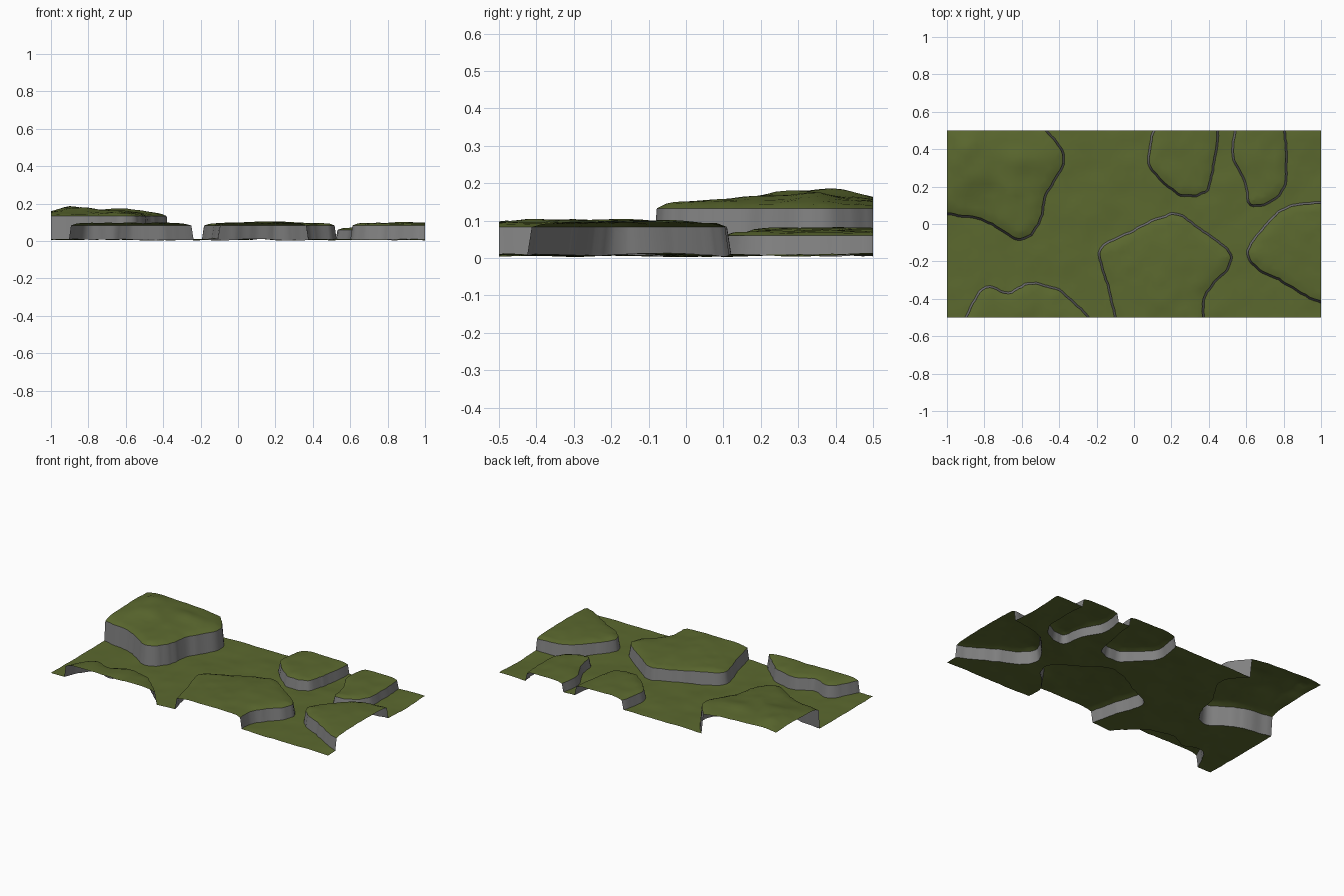
import bpy
import bmesh
import math
from mathutils import Vector, noise
from mathutils.geometry import delaunay_2d_cdt

cube = bpy.data.objects.get("Cube")
if cube:
    bpy.data.objects.remove(cube, do_unlink=True)

HALF_LENGTH, HALF_WIDTH = 1.0, 0.5
FOOT, RIM, LIP = 0.007, -0.004, -0.03
STEP = 0.03


def wobble(p, freq, seed=0):
    return noise.noise(Vector((p.x * freq, p.y * freq, seed)))


def normals(loop):
    """Outward normals of a counter-clockwise loop."""
    out = []
    for i, p in enumerate(loop):
        t = loop[(i + 1) % len(loop)] - loop[i - 1]
        out.append(Vector((t.y, -t.x)).normalized())
    return out


def past_border(p):
    """Push a point lying on the tile border outside the tile."""
    x = p.x * 1.08 if abs(p.x) >= HALF_LENGTH else p.x
    y = p.y * 1.15 if abs(p.y) >= HALF_WIDTH else p.y
    return Vector((x, y))


def craggy_outline(points):
    """Smooth closed curve through points in hundredths, roughened like rock."""
    pts = [past_border(Vector(p) / 100) for p in points]
    n = len(pts)
    if sum(pts[i - 1].cross(pts[i]) for i in range(n)) < 0:
        pts.reverse()
    curve = []
    for i in range(n):
        a, b, c, d = (pts[(i + k) % n] for k in (-1, 0, 1, 2))
        steps = max(2, round((c - b).length / 0.02))
        for s in range(steps):
            t = s / steps
            curve.append(0.5 * (2 * b + (c - a) * t + (2 * a - 5 * b + 4 * c - d) * t * t
                                + (3 * b - a - 3 * c + d) * t ** 3))
    return [p + q * 0.009 * wobble(p, 22, 3) for p, q in zip(curve, normals(curve))]


def signed_distance(p, loop):
    """Distance to the loop, negative inside."""
    best, inside = math.inf, False
    for i, b in enumerate(loop):
        a = loop[i - 1]
        ab, ap = b - a, p - a
        t = min(1, max(0, ap.dot(ab) / max(ab.length_squared, 1e-9)))
        best = min(best, (ap - ab * t).length_squared)
        if (a.y > p.y) != (b.y > p.y) and p.x < a.x + ab.x * (p.y - a.y) / ab.y:
            inside = not inside
    return -math.sqrt(best) if inside else math.sqrt(best)


class Plateau:
    """A raised mesa with a rim height, a domed crown and an outline."""

    def __init__(self, rim, crown, *points):
        self.rim, self.crown = rim, crown
        self.loop = craggy_outline(points)


high_back_left = Plateau(0.133, 0.04, (-62, 50), (-38, 38), (-47, 16), (-51, 0), (-61, -8),
                         (-80, 2), (-100, 12), (-100, 50))
front_left = Plateau(0.083, 0.02, (-86, -50), (-84, -39), (-77, -34), (-67, -37),
                     (-56, -32), (-38, -37), (-25, -50))
centre = Plateau(0.083, 0.015, (-4, -50), (-14, -32), (-18, -14), (-5, -6), (20, 5),
                 (34, -2), (52, -18), (38, -38), (33, -50))
right_side = Plateau(0.083, 0.015, (100, 6), (83, 9), (66, -6), (61, -18), (76, -29), (100, -41))
back_middle = Plateau(0.068, 0.01, (16, 50), (8, 35), (14, 24), (25, 16), (35, 16),
                      (41, 24), (43, 50))
back_right = Plateau(0.06, 0.012, (58, 50), (53, 38), (59, 24), (64, 10), (80, 20), (78, 50))
plateaus = [high_back_left, front_left, centre, right_side, back_middle, back_right]


def nearest(p):
    return min(((signed_distance(p, m.loop), m) for m in plateaus), key=lambda pair: pair[0])


def height(p):
    d, mesa = nearest(p)
    if d > FOOT / 2:
        return max(0, 0.008 + 0.008 * wobble(p, 5) + 0.003 * wobble(p, 16, 5))
    inward = max(0, RIM - d)
    lip = min(1, inward / abs(LIP))
    dome = min(1, inward / 0.2)
    top = mesa.rim + 0.008 * lip + mesa.crown * dome * (0.75 + 0.5 * wobble(p, 5, 8))
    return top + 0.005 * lip * wobble(p, 13, 2)


# Plan layout: cliff rings as fixed edges, scattered points between
coords, edges = [], []
for mesa in plateaus:
    n, side = len(mesa.loop), normals(mesa.loop)
    for offset in (FOOT, RIM):
        start = len(coords)
        coords += [p + q * offset for p, q in zip(mesa.loop, side)]
        edges += [(start + i, start + (i + 1) % n) for i in range(n)]
    coords += [p + q * LIP for p, q in zip(mesa.loop, side)]

columns = math.ceil(HALF_LENGTH / STEP) + 3
rows = math.ceil(HALF_WIDTH / STEP) + 3
for i in range(-columns, columns + 1):
    for j in range(-rows, rows + 1):
        p = Vector((i, j)) * STEP
        p += Vector((wobble(p, 31, 1), wobble(p, 31, 6))) * STEP * 0.3
        if not -0.04 < nearest(p)[0] < 0.02:
            coords.append(p)

plan_points, _, plan_faces, *_ = delaunay_2d_cdt(coords, edges, [], 0, 1e-5)
bm = bmesh.new()
verts = [bm.verts.new((p.x, p.y, height(p))) for p in plan_points]
for corners in plan_faces:
    bm.faces.new([verts[k] for k in corners])

# Trim to the rectangular tile
for axis, limit in ((Vector((1, 0, 0)), HALF_LENGTH), (Vector((0, 1, 0)), HALF_WIDTH)):
    for sign in (1, -1):
        bmesh.ops.bisect_plane(bm, geom=bm.verts[:] + bm.edges[:] + bm.faces[:],
                               plane_co=axis * limit * sign, plane_no=axis * sign,
                               clear_outer=True)

# Steep faces are rock, the rest is grass
bm.normal_update()
for f in bm.faces:
    if f.normal.z < 0:
        f.normal_flip()
    f.material_index = 1 if f.normal.z < 0.6 else 0


def make_material(name, colour):
    m = bpy.data.materials.new(name)
    m.use_nodes = True
    m.diffuse_color = colour
    bsdf = m.node_tree.nodes["Principled BSDF"]
    bsdf.inputs["Base Color"].default_value = colour
    bsdf.inputs["Roughness"].default_value = 0.9
    return m


mesh = bpy.data.meshes.new("grassy_plateaus")
bm.to_mesh(mesh)
bm.free()
mesh.materials.append(make_material("moss_green", (0.105, 0.14, 0.028, 1)))
mesh.materials.append(make_material("cliff_grey", (0.22, 0.22, 0.22, 1)))
terrain = bpy.data.objects.new("grassy_plateaus", mesh)
bpy.context.collection.objects.link(terrain)
bpy.context.view_layer.objects.active = terrain
terrain.select_set(True)
bpy.ops.object.shade_smooth_by_angle(angle=math.radians(40))
